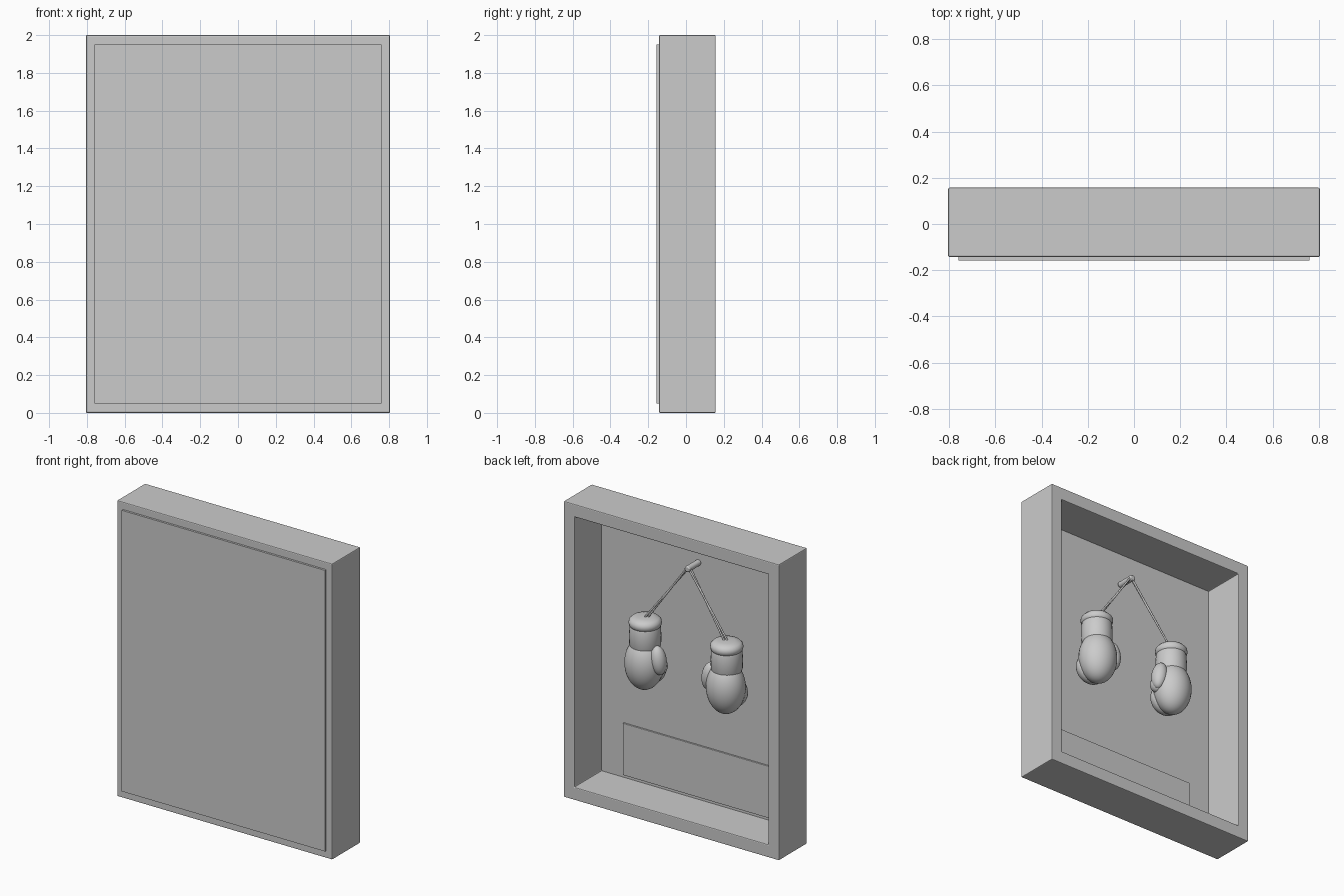
import bpy, bmesh, math
from mathutils import Vector, Matrix

if "Cube" in bpy.data.objects:
    bpy.data.objects.remove(bpy.data.objects["Cube"], do_unlink=True)

GREY = (0.6, 0.6, 0.6, 1)
grey = bpy.data.materials.new("plain_grey")
grey.use_nodes = True
grey.diffuse_color = GREY
grey.node_tree.nodes["Principled BSDF"].inputs["Base Color"].default_value = GREY


def finish(name, bm, smooth=True, bevel=0):
    bmesh.ops.recalc_face_normals(bm, faces=bm.faces)
    mesh = bpy.data.meshes.new(name)
    bm.to_mesh(mesh)
    bm.free()
    mesh.materials.append(grey)
    obj = bpy.data.objects.new(name, mesh)
    bpy.context.collection.objects.link(obj)
    if bevel:
        mod = obj.modifiers.new("soft_edges", "BEVEL")
        mod.width, mod.segments = bevel, 2
    if smooth:
        bpy.ops.object.select_all(action="DESELECT")
        obj.select_set(True)
        bpy.context.view_layer.objects.active = obj
        bpy.ops.object.shade_smooth_by_angle(angle=math.radians(40))
    return obj


def box(name, low, high, bevel=0):
    low, high = Vector(low), Vector(high)
    bm = bmesh.new()
    bmesh.ops.create_cube(bm, size=1, matrix=Matrix.Translation((low + high) / 2)
                          @ Matrix.Diagonal((*(high - low), 1)))
    return finish(name, bm, False, bevel)


def ellipsoid(name, centre, radii, tilt=0):
    bm = bmesh.new()
    bmesh.ops.create_uvsphere(bm, u_segments=32, v_segments=20, radius=1,
                              matrix=Matrix.Translation(centre) @ Matrix.Rotation(tilt, 4, "Y")
                              @ Matrix.Diagonal((*radii, 1)))
    return finish(name, bm)


def rod(name, start, end, radius, bevel=0):
    start, end = Vector(start), Vector(end)
    along = end - start
    bm = bmesh.new()
    bmesh.ops.create_cone(bm, cap_ends=True, segments=16, radius1=radius, radius2=radius,
                          depth=along.length, matrix=Matrix.Translation((start + end) / 2)
                          @ along.to_track_quat("Z", "Y").to_matrix().to_4x4())
    return finish(name, bm, True, bevel)


def lathe(name, profile, centre, steps=32):
    bm = bmesh.new()
    verts = [bm.verts.new((r, 0, z)) for r, z in profile]
    edges = [bm.edges.new(pair) for pair in zip(verts, verts[1:])]
    bmesh.ops.spin(bm, geom=verts + edges, cent=(0, 0, 0), axis=(0, 0, 1),
                   angle=math.tau, steps=steps)
    bmesh.ops.remove_doubles(bm, verts=bm.verts, dist=0.0005)
    bmesh.ops.translate(bm, verts=bm.verts, vec=centre)
    return finish(name, bm)


# Deep rectangular frame, open at +y
bm = bmesh.new()
rings = []
for sx, sz in ((-1, -1), (1, -1), (1, 1), (-1, 1)):
    rings.append([bm.verts.new((sx * hx, y, 1 + sz * hz)) for hx, hz, y in (
        (0.805, 1, -0.143), (0.805, 1, 0.157), (0.725, 0.913, 0.157), (0.725, 0.913, -0.143))])
for i in range(4):
    a, b = rings[i], rings[(i + 1) % 4]
    for j in range(4):
        k = (j + 1) % 4
        bm.faces.new((a[j], a[k], b[k], b[j]))
finish("frame", bm, False, 0.006)

# Backing board and plaque
box("backing_board", (-0.76, -0.157, 0.05), (0.76, -0.135, 1.95))
box("plaque", (-0.56, -0.136, 0.107), (0.56, -0.123, 0.457), 0.002)

# Hanging peg
rod("peg", (0, -0.136, 1.69), (0, -0.01, 1.69), 0.02, 0.006)

# Pair of hanging gloves, mirrored about x = 0
cuff = [(0, 1.297), (0.05, 1.296), (0.085, 1.288), (0.1, 1.272), (0.103, 1.255),
        (0.099, 1.24), (0.094, 1.234), (0.097, 1.225), (0.099, 1.17), (0.098, 1.11),
        (0.085, 1.07), (0, 1.06)]
for side, sx in (("left", 1), ("right", -1)):
    x = 0.305 * sx
    lathe(side + "_cuff", cuff, (x, 0, 0))
    ellipsoid(side + "_glove_body", (x, 0.01, 0.985), (0.125, 0.118, 0.175))
    ellipsoid(side + "_curled_fingers", (x, -0.055, 0.935), (0.108, 0.075, 0.105))
    ellipsoid(side + "_thumb", (x - 0.113 * sx, 0.02, 1.035), (0.05, 0.052, 0.095), 0.15 * sx)
    ellipsoid(side + "_thumb_tip", (x - 0.108 * sx, -0.005, 0.985), (0.046, 0.05, 0.055))
    # Lacing at the wrist
    for i in range(4):
        z = 1.13 + 0.03 * i
        rod(side + "_lace", (x - 0.035, -0.095, z), (x + 0.035, -0.095, z + 0.01), 0.008)
    # Two crossing cord strands
    for d in (-1, 1):
        rod(side + "_cord", (0.004 * d, -0.03 + 0.006 * d, 1.7),
            (x - 0.008 * d, -0.006 * d, 1.28), 0.006)
